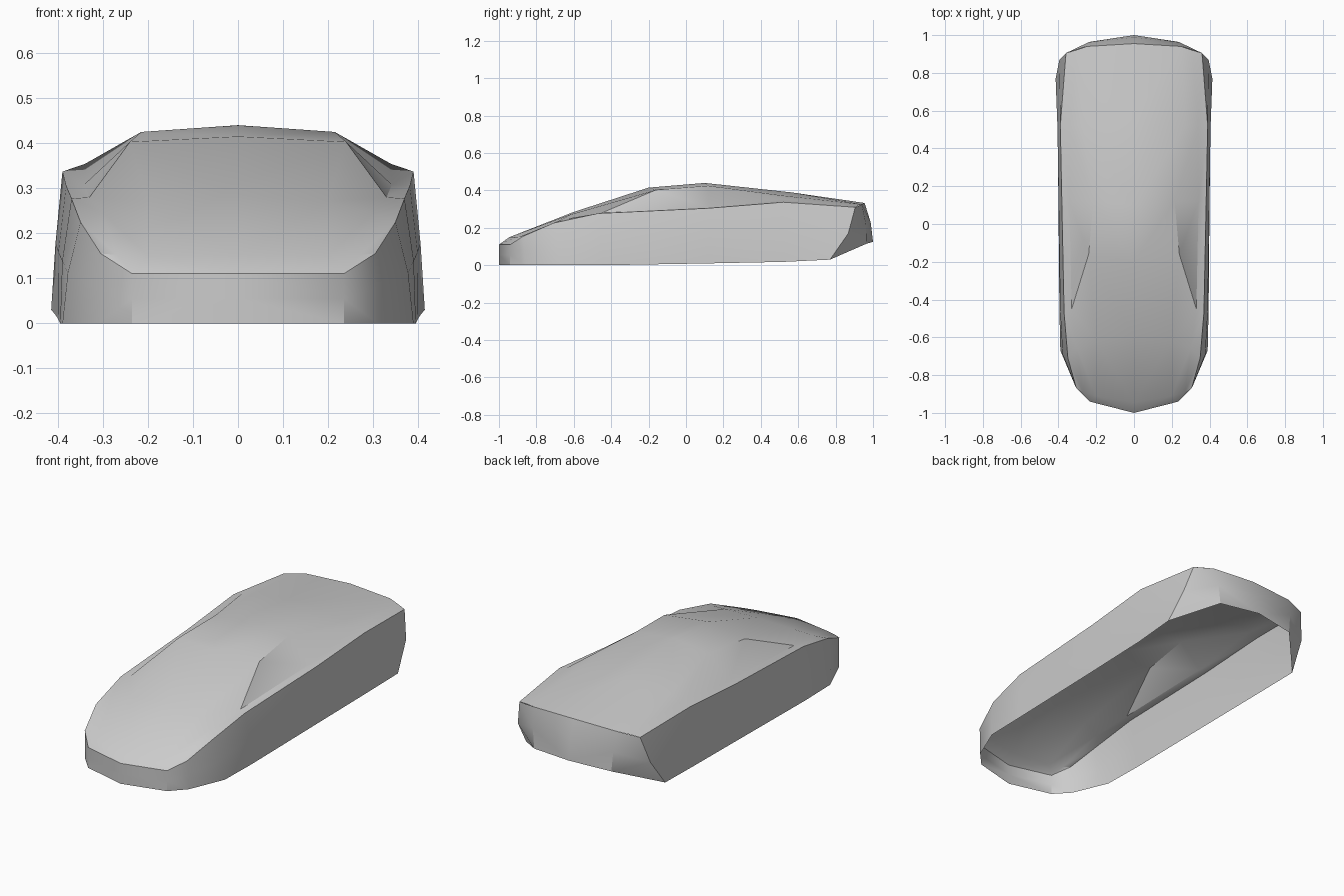
import bpy
import bmesh
import math
from mathutils import Vector

cube = bpy.data.objects.get("Cube")
if cube:
    bpy.data.objects.remove(cube, do_unlink=True)

# Single body paint
paint = bpy.data.materials.new("light_grey_paint")
paint.use_nodes = True
grey = (0.6, 0.6, 0.6, 1)
paint.diffuse_color = grey
paint.node_tree.nodes["Principled BSDF"].inputs["Base Color"].default_value = grey

# Ribs of the left half, each running: centre line, roof edge, belt line, shoulder
nose_corner = (.235, -.94, .11)
nose_rib = [(0, -1, .11), nose_corner, nose_corner, nose_corner]
bumper_rib = [(0, -.945, .15), (.2, -.91, .15), (.27, -.89, .152), (.305, -.87, .155)]
hood_rib = [(0, -.6, .285), (.2, -.62, .27), (.3, -.66, .245), (.35, -.71, .225)]
windshield_rib = [(0, -.2, .415), (.24, -.16, .403), (.33, -.45, .28), (.37, -.47, .277)]
roof_rib = [(0, .1, .44), (.215, .12, .425), (.342, .12, .308), (.382, .12, .305)]
deck_rib = [(0, .56, .39), (.27, .52, .372), (.34, .52, .354), (.39, .52, .337)]
tail_rib = [(0, .955, .333), (.25, .94, .325), (.31, .92, .318), (.36, .905, .31)]
ribs = [nose_rib, bumper_rib, hood_rib, windshield_rib, roof_rib, deck_rib, tail_rib]

# Upper edge of the side wall follows the shoulder, then wraps around nose and tail
upper_edge = [nose_rib[0]] + [rib[-1] for rib in ribs] + [tail_rib[1], tail_rib[0]]

# Open lower edge of the side wall, from nose centre to tail centre
lower_edge = [
    (0, -1, 0), (.235, -.94, 0), (.31, -.86, 0), (.39, -.67, 0), (.395, -.45, 0),
    (.4, .12, .01), (.405, .52, .018), (.415, .77, .03), (.23, .965, .115), (0, 1, .125),
]


def bulged_middle(top, bottom):
    """Point halfway down the side wall, pushed slightly outward."""
    top, bottom = Vector(top), Vector(bottom)
    middle = top.lerp(bottom, 0.5)
    middle.x += 0.008 if middle.x > 0.32 else 0
    if middle.y > 0.8:
        middle.y += 0.03 if middle.x > 0.32 else 0.01
    return middle


middle_edge = [bulged_middle(t, b) for t, b in zip(upper_edge, lower_edge)]

bm = bmesh.new()
shared = {}


def vertex(point):
    """Reuse one vertex for every coincident point."""
    key = tuple(round(c, 4) for c in point)
    if key not in shared:
        shared[key] = bm.verts.new(key)
    return shared[key]


def skin(rows):
    """Bridge neighbouring rows with faces, dropping collapsed corners."""
    for row, following in zip(rows, rows[1:]):
        for i in range(len(row) - 1):
            corners = [row[i], row[i + 1], following[i + 1], following[i]]
            loop = list(dict.fromkeys(vertex(p) for p in corners))
            if len(loop) > 2:
                bm.faces.new(loop)


# Hood, side windows, roof and deck, then the walls around them
skin(ribs)
skin([upper_edge, middle_edge, lower_edge])

# Right half of the body
bmesh.ops.mirror(bm, geom=bm.verts[:] + bm.edges[:] + bm.faces[:],
                 axis='X', merge_dist=0.0005)
bmesh.ops.remove_doubles(bm, verts=bm.verts[:], dist=0.0005)
bmesh.ops.recalc_face_normals(bm, faces=bm.faces[:])
if sum(f.normal.z * f.calc_area() for f in bm.faces) < 0:
    bmesh.ops.reverse_faces(bm, faces=bm.faces[:])

mesh = bpy.data.meshes.new("car_body_shell")
bm.to_mesh(mesh)
bm.free()
mesh.materials.append(paint)
body = bpy.data.objects.new("car_body_shell", mesh)
bpy.context.scene.collection.objects.link(body)

# Smooth panels with crisp creases
bpy.ops.object.select_all(action='DESELECT')
body.select_set(True)
bpy.context.view_layer.objects.active = body
bpy.ops.object.shade_smooth_by_angle(angle=math.radians(32))
